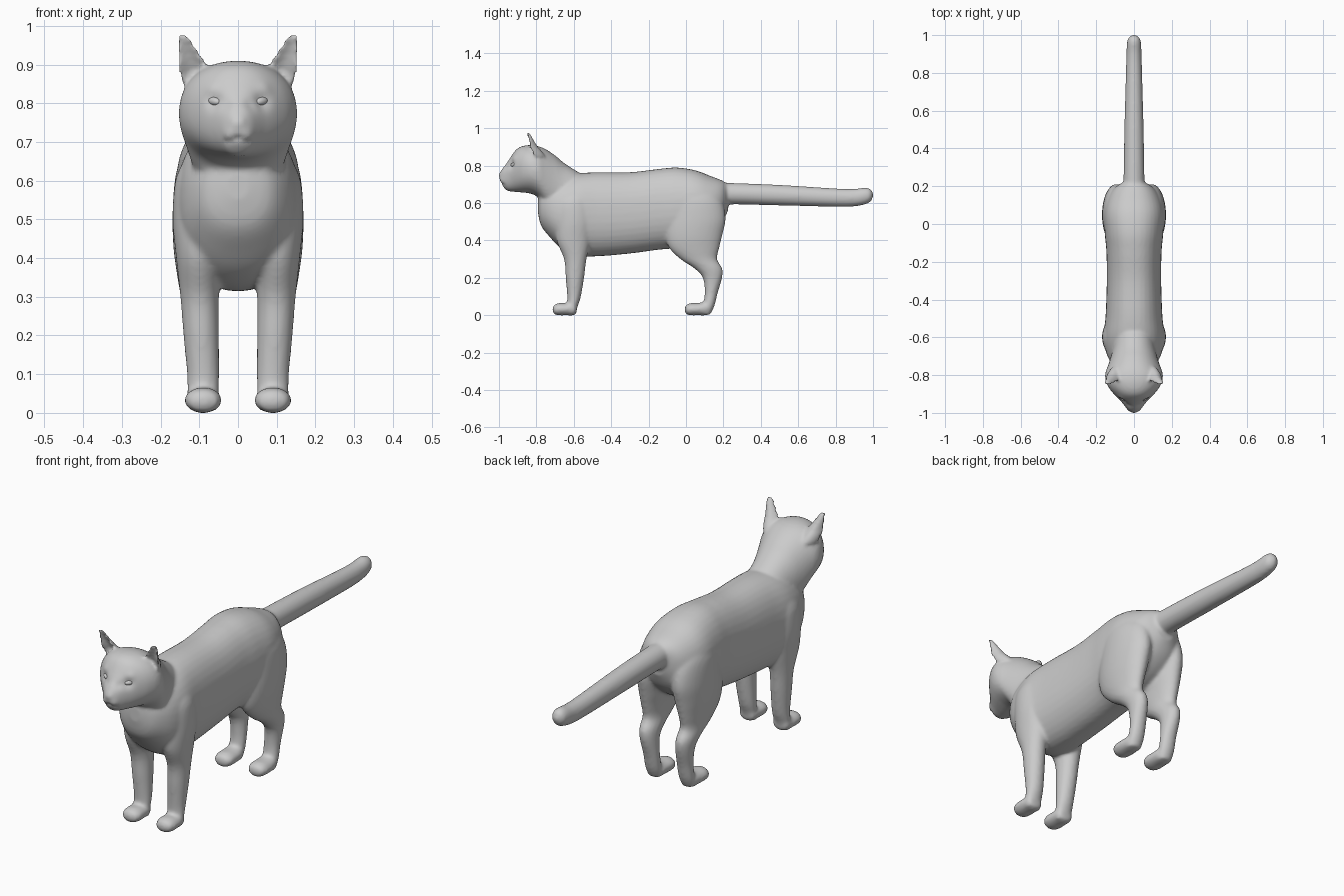
import bpy, bmesh, math
from mathutils import Vector

N = 36
bm = bmesh.new()


def spline(rows, steps=5):
    """Catmull-Rom interpolation through section rows."""
    out = []
    for i in range(len(rows) - 1):
        p = [rows[max(0, min(len(rows) - 1, i + k))] for k in (-1, 0, 1, 2)]
        for s in range(steps):
            t = s / steps
            out.append([0.5 * (2 * b + (c - a) * t + (2 * a - 5 * b + 4 * c - d) * t * t
                               + (3 * b - a - 3 * c + d) * t ** 3)
                        for a, b, c, d in zip(*p)])
    return out + [list(rows[-1])]


def loft(rows, axis, side=1, shift=0.0, power=2.0, bend=0.0):
    """Rows: position on axis, low, high (other axis), x centre, x half-width."""
    rings = []
    for t, lo, hi, cx, rx in spline(rows):
        ring = []
        for k in range(N):
            a = 2 * math.pi * k / N
            c, s = math.cos(a), math.sin(a)
            u = math.copysign(abs(c) ** (2 / power), c)
            v = math.copysign(abs(s) ** (2 / power), s)
            x = side * (cx + max(rx, .001) * u)
            w = (lo + hi) / 2 + (hi - lo) / 2 * v + bend * rx * s * s
            co = (x, t + shift, w) if axis == 'y' else (x, w + shift, t)
            ring.append(bm.verts.new(co))
        rings.append(ring)
    for r0, r1 in zip(rings, rings[1:]):
        for k in range(N):
            bm.faces.new((r0[k], r0[(k + 1) % N], r1[(k + 1) % N], r1[k]))
    bm.faces.new(rings[0][::-1])
    bm.faces.new(rings[-1])


# torso
loft([(-.792, .55, .62, 0, .03), (-.775, .48, .67, 0, .085), (-.73, .42, .70, 0, .125),
      (-.67, .36, .73, 0, .150), (-.59, .32, .755, 0, .160), (-.48, .315, .765, 0, .150),
      (-.30, .33, .765, 0, .144), (-.15, .35, .782, 0, .146), (-.05, .36, .79, 0, .155),
      (.05, .39, .775, 0, .160), (.13, .43, .745, 0, .142), (.19, .49, .722, 0, .105),
      (.225, .56, .70, 0, .05)], 'y', power=2.25)

# head and neck
loft([(-.999, .735, .758, 0, .012), (-.98, .692, .787, 0, .036), (-.96, .668, .812, 0, .052),
      (-.94, .662, .842, 0, .068), (-.92, .66, .872, 0, .088), (-.90, .658, .893, 0, .107),
      (-.87, .656, .906, 0, .131), (-.83, .65, .91, 0, .150), (-.79, .63, .904, 0, .152),
      (-.75, .58, .888, 0, .138), (-.70, .53, .855, 0, .122), (-.65, .50, .813, 0, .112),
      (-.57, .50, .762, 0, .100)], 'y', power=2.15)

# tail
loft([(.12, .57, .71, 0, .06), (.22, .592, .708, 0, .056), (.5, .587, .697, 0, .051),
      (.8, .580, .678, 0, .043), (.9, .582, .676, 0, .040), (.955, .592, .682, 0, .038),
      (.985, .606, .676, 0, .030), (1.0, .63, .655, 0, .010)], 'y')

fore = [(.66, -.66, -.52, .085, .05), (.60, -.70, -.50, .092, .070), (.50, -.70, -.495, .096, .073),
        (.40, -.692, -.51, .100, .060), (.30, -.652, -.532, .099, .050), (.20, -.643, -.545, .095, .046),
        (.10, -.635, -.562, .090, .042), (.05, -.635, -.578, .090, .041), (.005, -.63, -.59, .09, .036)]
hind = [(.69, -.05, .13, .08, .05), (.62, -.09, .19, .088, .072), (.52, -.11, .212, .093, .076),
        (.43, -.112, .195, .097, .070), (.36, -.09, .178, .100, .058), (.30, -.03, .167, .100, .048),
        (.25, .045, .194, .098, .044), (.20, .09, .193, .095, .040), (.12, .10, .170, .090, .038),
        (.05, .09, .152, .090, .038), (.003, .08, .130, .09, .032)]
paw = [(-.713, .020, .040, .09, .012), (-.704, .005, .056, .09, .036), (-.68, .0, .065, .09, .047),
       (-.64, .0, .066, .09, .047), (-.60, .0, .070, .09, .042), (-.585, .01, .05, .09, .03)]
ear = [(.85, -.83, -.785, .098, .046), (.88, -.842, -.806, .108, .044), (.905, -.848, -.822, .117, .037),
       (.94, -.853, -.834, .132, .026), (.965, -.858, -.842, .141, .018), (.98, -.856, -.848, .145, .008)]

for side in (1, -1):
    loft(fore, 'z', side)
    loft(hind, 'z', side)
    loft(paw, 'y', side)
    loft(paw, 'y', side, shift=.706)
    loft(ear, 'z', side, bend=.75)

# fuse the parts into one soft skin
bmesh.ops.recalc_face_normals(bm, faces=bm.faces)
mesh = bpy.data.meshes.new("cat_body")
bm.to_mesh(mesh)
bm.free()
body = bpy.data.objects.new("cat_body", mesh)
bpy.context.collection.objects.link(body)
rem = body.modifiers.new("fuse", 'REMESH')
rem.mode = 'VOXEL'
rem.voxel_size = .008
smo = body.modifiers.new("soften", 'SMOOTH')
smo.factor = .5
smo.iterations = 8
dg = bpy.context.evaluated_depsgraph_get()
skin = bpy.data.meshes.new_from_object(body.evaluated_get(dg))
body.modifiers.clear()
body.data = skin

# face details: eye sockets, cheek dents, nose, mouth line (point, radius, push)
dents = []
for s in (1, -1):
    dents += [((s * .062, -.932, .806), .022, -.010), ((s * .033, -.96, .80), .018, -.004),
              ((s * .072, -.925, .838), .020, .004), ((s * .022, -.983, .718), .018, .005)]
    dents += [((s * .03 * k / 5, -.985 + .012 * k / 5, .712 - .012 * k / 5), .008, -.002)
              for k in range(6)]
    dents.append(((s * .008, -1.0, .750), .010, .002))
normals = [v.normal.copy() for v in skin.vertices]
for v, n in zip(skin.vertices, normals):
    if v.co.y > -.86:
        continue
    push = sum(a * math.exp(-(v.co - Vector(p)).length_squared / r ** 2) for p, r, a in dents)
    v.co += n * push

# rest exactly on the ground
low = min(v.co.z for v in skin.vertices)
for v in skin.vertices:
    v.co.z -= low
skin.polygons.foreach_set("use_smooth", [True] * len(skin.polygons))
skin.update()

# almond eyes
for s, name in ((1, "eye_left"), (-1, "eye_right")):
    bpy.ops.mesh.primitive_uv_sphere_add(segments=24, ring_count=14, radius=1,
                                         location=(s * .061, -.922, .805),
                                         rotation=(0, -s * .15, s * .75))
    eye = bpy.context.object
    eye.name = name
    eye.scale = (.020, .011, .011)
    bpy.ops.object.shade_smooth()
